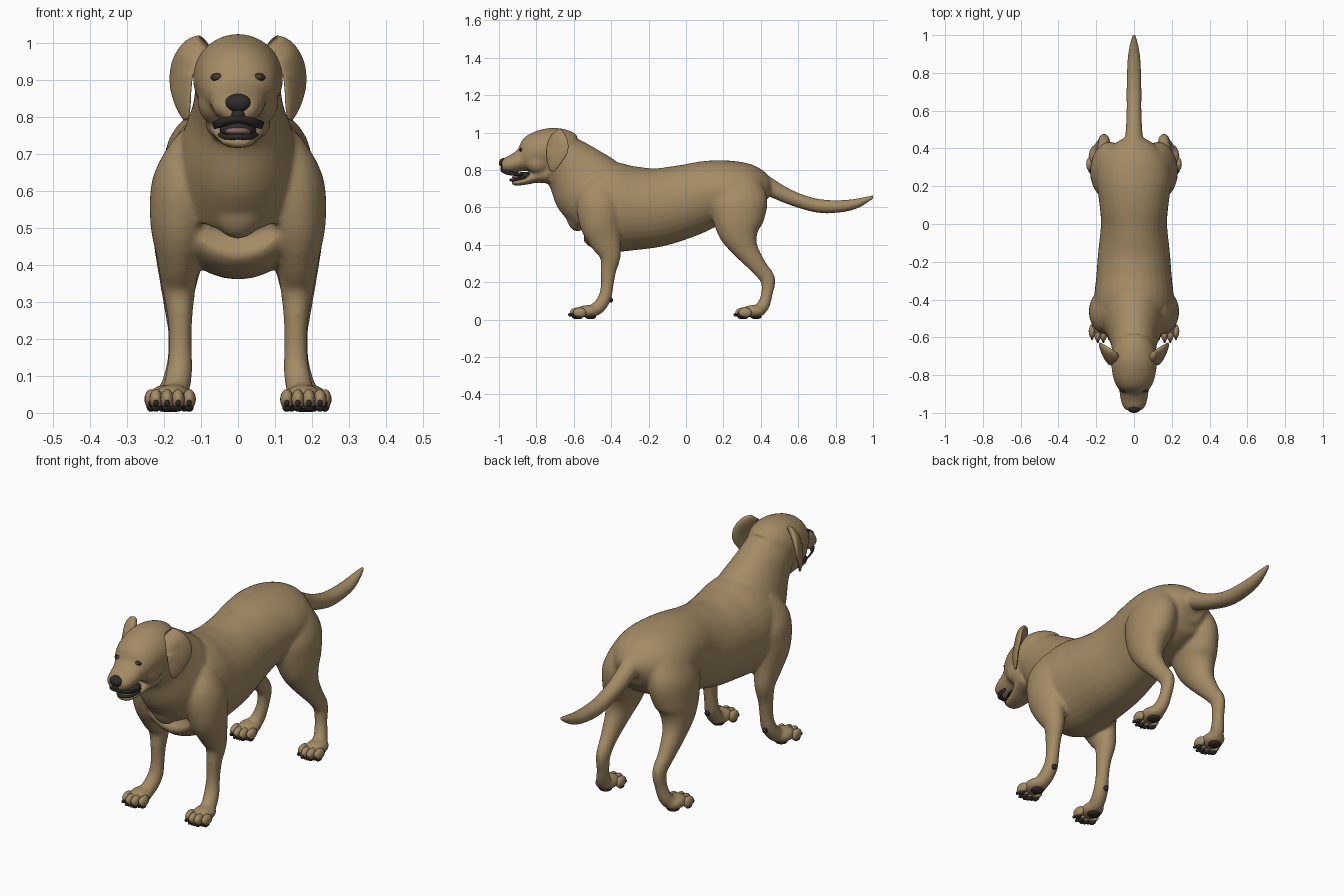
import bpy
import bmesh
import math
from mathutils import Vector, Matrix
from mathutils.bvhtree import BVHTree

if "Cube" in bpy.data.objects:
    bpy.data.objects.remove(bpy.data.objects["Cube"], do_unlink=True)


def material(name, rgb):
    mat = bpy.data.materials.new(name)
    mat.use_nodes = True
    mat.diffuse_color = (*rgb, 1)
    bsdf = next(n for n in mat.node_tree.nodes if n.type == "BSDF_PRINCIPLED")
    bsdf.inputs["Base Color"].default_value = (*rgb, 1)
    bsdf.inputs["Roughness"].default_value = 0.8
    return mat


COAT = material("tan coat", (0.37, 0.26, 0.13))
DARK = material("dark skin", (0.03, 0.024, 0.024))
TONGUE = material("dull pink", (0.25, 0.13, 0.10))
EYE = material("brown eye", (0.09, 0.05, 0.02))


def spline(points, steps):
    """Catmull-Rom interpolation through tuples of any length."""
    pts = [points[0], *points, points[-1]]
    out = []
    for a, b, c, d in zip(pts, pts[1:], pts[2:], pts[3:]):
        for i in range(steps):
            t = i / steps
            out.append([q + t / 2 * (r - p + t * (2 * p - 5 * q + 4 * r - s
                        + t * (3 * (q - r) + s - p)))
                        for p, q, r, s in zip(a, b, c, d)])
    return out + [list(points[-1])]


def loft(bm, sections, yaw=0, mirror=1, sides=24, steps=4):
    """Closed tube through (x, y, z, half width, half depth) ellipses."""
    rows = spline(sections, steps)
    side = Matrix.Rotation(math.radians(yaw), 3, "Z") @ Vector((1, 0, 0))
    rings = []
    for i, (x, y, z, rw, rd) in enumerate(rows):
        ahead, behind = rows[min(i + 1, len(rows) - 1)], rows[max(i - 1, 0)]
        tangent = Vector(ahead[:3]) - Vector(behind[:3])
        depth = tangent.cross(side).normalized()
        ring = []
        for k in range(sides):
            a = math.tau * k / sides
            p = Vector((x, y, z)) + side * rw * math.cos(a) + depth * rd * math.sin(a)
            ring.append(bm.verts.new((p.x * mirror, p.y, p.z)))
        rings.append(ring)
    for low, high in zip(rings, rings[1:]):
        for k in range(sides):
            n = (k + 1) % sides
            bm.faces.new((low[k], low[n], high[n], high[k]))
    bm.faces.new(rings[0])
    bm.faces.new(rings[-1])


def ball(bm, centre, radii, detail=16):
    """Ellipsoid."""
    mat = Matrix.Translation(centre) @ Matrix.Diagonal((*radii, 1))
    bmesh.ops.create_uvsphere(bm, u_segments=detail, v_segments=detail // 2 + 2,
                              radius=1, matrix=mat)


def finish(bm, name, mat):
    bmesh.ops.recalc_face_normals(bm, faces=bm.faces[:])
    mesh = bpy.data.meshes.new(name)
    bm.to_mesh(mesh)
    bm.free()
    mesh.materials.append(mat)
    mesh.polygons.foreach_set("use_smooth", [True] * len(mesh.polygons))
    obj = bpy.data.objects.new(name, mesh)
    bpy.context.collection.objects.link(obj)
    return obj


SIDES = {"left": 1, "right": -1}

# Body: overlapping masses fused into one smooth skin
skin = bmesh.new()
torso = [(0, -.60, .60, .09, .10), (0, -.55, .62, .16, .17), (0, -.47, .61, .205, .23),
         (0, -.38, .60, .21, .24), (0, -.28, .595, .20, .225), (0, -.15, .60, .19, .21),
         (0, 0, .635, .175, .195), (0, .12, .67, .185, .18), (0, .24, .68, .20, .17),
         (0, .34, .68, .18, .15), (0, .41, .67, .12, .11), (0, .44, .66, .06, .06)]
neck = [(0, -.69, .88, .115, .13), (0, -.61, .81, .125, .16),
        (0, -.53, .72, .155, .20), (0, -.44, .62, .18, .20)]
skull = [(0, -.60, .90, .08, .09), (0, -.66, .91, .112, .11), (0, -.72, .905, .122, .12),
         (0, -.79, .895, .115, .11), (0, -.84, .87, .10, .09), (0, -.875, .853, .08, .062),
         (0, -.92, .835, .073, .05), (0, -.96, .825, .062, .042), (0, -.985, .822, .044, .03)]
jaw = [(0, -.74, .78, .09, .055), (0, -.80, .765, .075, .035), (0, -.86, .742, .056, .022),
       (0, -.91, .733, .044, .017), (0, -.93, .737, .03, .013)]
tail = [(0, .34, .75, .06, .06), (0, .42, .723, .052, .05), (0, .50, .68, .044, .043),
        (0, .60, .637, .04, .038), (0, .72, .606, .04, .037), (0, .85, .608, .036, .032),
        (0, .93, .627, .027, .024), (0, 1.005, .659, .009, .009)]
for part in (torso, neck, skull, jaw, tail):
    loft(skin, part, sides=32)
ball(skin, (0, -.58, .58), (.08, .065, .11))

# Legs
foreleg = [(.11, -.42, .74, .06, .08), (.14, -.46, .64, .09, .12), (.155, -.46, .52, .083, .11),
           (.16, -.43, .42, .06, .085), (.16, -.405, .34, .046, .057), (.157, -.415, .26, .034, .042),
           (.156, -.422, .18, .031, .034), (.158, -.433, .12, .035, .035),
           (.165, -.46, .075, .037, .036), (.17, -.49, .05, .036, .036)]
hindleg = [(.10, .27, .74, .08, .12), (.125, .28, .64, .10, .155), (.137, .28, .54, .096, .14),
           (.15, .285, .46, .078, .108), (.16, .32, .375, .055, .068), (.162, .39, .28, .037, .045),
           (.158, .437, .215, .031, .041), (.163, .433, .14, .029, .031),
           (.175, .415, .08, .033, .034), (.185, .39, .05, .036, .035)]
paws = {"front": (.177, -.525), "hind": (.19, .36)}
for m in SIDES.values():
    loft(skin, foreleg, mirror=m)
    loft(skin, hindleg, mirror=m)
    # Cheeks, brows and paw masses
    ball(skin, (m * .06, -.79, .84), (.05, .07, .06))
    ball(skin, (m * .05, -.825, .936), (.04, .034, .018))
    for x, y in paws.values():
        ball(skin, (m * x, y, .044), (.052, .068, .034))

body = finish(skin, "body", COAT)
remesh = body.modifiers.new("fuse", "REMESH")
remesh.mode = "VOXEL"
remesh.voxel_size = 0.008
remesh.use_smooth_shade = True
soften = body.modifiers.new("soften", "SMOOTH")
soften.factor = 0.5
soften.iterations = 10

# Ears: thin hanging flaps
flap = [(.095, -.70, 1.0, .015, .035), (.125, -.695, .972, .022, .056), (.15, -.688, .92, .015, .068),
        (.152, -.70, .87, .012, .054), (.146, -.71, .825, .01, .034), (.14, -.715, .793, .005, .012)]
for label, m in SIDES.items():
    bm = bmesh.new()
    loft(bm, flap, yaw=-28, mirror=m)
    finish(bm, label + "_ear", COAT)

# Toes, claws and pads
for label, m in SIDES.items():
    for end, (px, py) in paws.items():
        toes, claws, pads = bmesh.new(), bmesh.new(), bmesh.new()
        for i in range(4):
            off = (i - 1.5) * .03
            x = m * (px + off)
            y = py - .068 + abs(off) * .55
            ball(toes, (x, y, .037), (.018, .036, .027))
            ball(claws, (x, y - .032, .026), (.007, .015, .010), 10)
            ball(pads, (x, y - .004, .016), (.013, .022, .013), 10)
        ball(pads, (m * px, py + .015, .016), (.032, .03, .014))
        if end == "front":
            ball(pads, (m * .162, -.402, .105), (.013, .012, .014), 10)
        prefix = label + "_" + end
        finish(toes, prefix + "_toes", COAT)
        finish(claws, prefix + "_claws", DARK)
        finish(pads, prefix + "_pads", DARK)

# Nose
bm = bmesh.new()
ball(bm, (0, -.973, .838), (.037, .027, .026), 24)
ball(bm, (0, -.976, .808), (.02, .016, .02))
finish(bm, "nose", DARK)

# Mouth: dark lining, lips and tongue
bm = bmesh.new()
ball(bm, (0, -.862, .766), (.05, .055, .024), 24)
finish(bm, "mouth_lining", DARK)
bm = bmesh.new()
upper = [(.068, -.885, .777, .012, .010), (.05, -.945, .783, .014, .012), (0, -.975, .798, .016, .014)]
lower = [(.052, -.865, .757, .008, .007), (.036, -.915, .747, .009, .007), (0, -.935, .747, .010, .008)]
for lip in (upper, lower):
    mirrored = [(-x, *rest) for x, *rest in reversed(lip[:-1])]
    loft(bm, lip + mirrored, yaw=90, sides=12)
finish(bm, "lips", DARK)
bm = bmesh.new()
ball(bm, (0, -.893, .762), (.036, .038, .013), 20)
finish(bm, "tongue", TONGUE)

# Eyes: seated on the finished face surface
face = BVHTree.FromObject(body, bpy.context.evaluated_depsgraph_get())
for label, m in SIDES.items():
    hit = face.ray_cast(Vector((m * .056, -2, .908)), Vector((0, 1, 0)))[0]
    hit = hit or Vector((m * .056, -.855, .908))
    bm = bmesh.new()
    ball(bm, hit + Vector((0, .003, 0)), (.019, .008, .011))
    finish(bm, label + "_eye_rim", DARK)
    bm = bmesh.new()
    ball(bm, hit + Vector((0, .003, 0)), (.011, .011, .008))
    finish(bm, label + "_eye", EYE)
